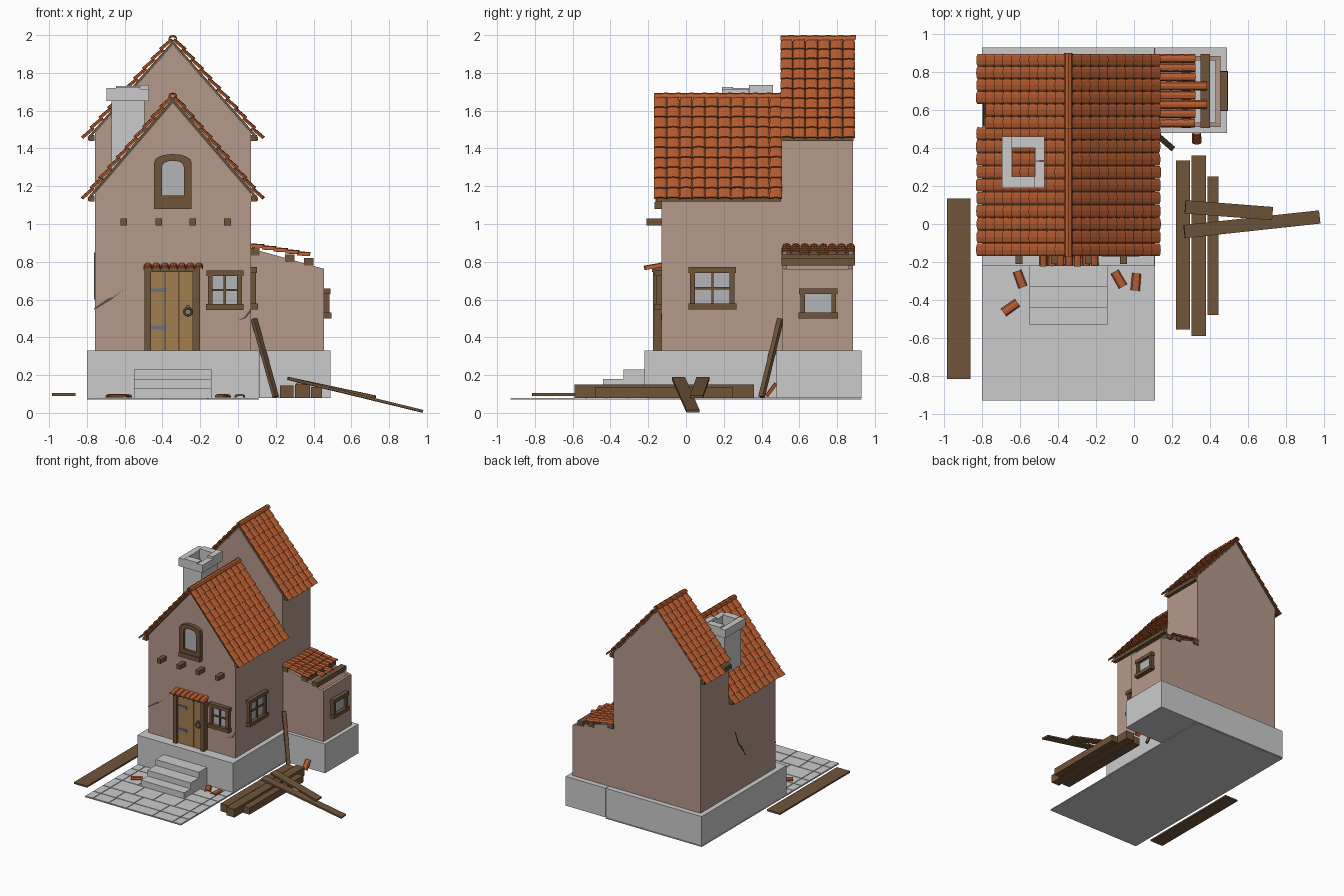
import bpy, bmesh, math, random
from mathutils import Vector as V, Matrix

if "Cube" in bpy.data.objects:
    bpy.data.objects.remove(bpy.data.objects["Cube"])

random.seed(4)

def mat(name, r, g, b):
    m = bpy.data.materials.new(name)
    m.diffuse_color = (r, g, b, 1)
    m.use_nodes = True
    m.node_tree.nodes["Principled BSDF"].inputs["Base Color"].default_value = m.diffuse_color
    return m

WALL = mat("plaster", .46, .32, .26)
TILE = mat("clay", .48, .11, .03)
WOOD = mat("wood", .16, .09, .042)
OAK = mat("door_wood", .36, .21, .08)
GLASS = mat("glass", .45, .46, .47)
IRON = mat("iron", .13, .17, .22)
DARK = mat("crack", .1, .075, .06)

def finish(bm, name, m=None, M=None):
    bmesh.ops.recalc_face_normals(bm, faces=bm.faces)
    me = bpy.data.meshes.new(name)
    if M:
        bm.transform(M)
    bm.to_mesh(me)
    bm.free()
    ob = bpy.data.objects.new(name, me)
    bpy.context.collection.objects.link(ob)
    if m:
        me.materials.append(m)
    return ob

def loft(bm, a, b):
    """Closed solid between two matching polygons."""
    va, vb = [bm.verts.new(p) for p in a], [bm.verts.new(p) for p in b]
    bm.faces.new(va)
    bm.faces.new(vb[::-1])
    for i in range(len(a)):
        j = (i + 1) % len(a)
        bm.faces.new((va[i], vb[i], vb[j], va[j]))

def boxes(name, lst, m=None, M=None):
    bm = bmesh.new()
    for x0, x1, y0, y1, z0, z1 in lst:
        q = [(x0, y0), (x1, y0), (x1, y1), (x0, y1)]
        loft(bm, [(*p, z0) for p in q], [(*p, z1) for p in q])
    return finish(bm, name, m, M)

def prism(name, prof, y0, y1, m=None, M=None):
    """Extrude an xz profile along y."""
    bm = bmesh.new()
    loft(bm, [(x, y0, z) for x, z in prof], [(x, y1, z) for x, z in prof])
    return finish(bm, name, m, M)

def plank(name, a, b, w, t):
    a, b = V(a), V(b)
    L = (b - a).length
    M = Matrix.Translation((a + b) / 2) @ (b - a).to_track_quat('X', 'Z').to_matrix().to_4x4()
    return boxes(name, [(-L/2, L/2, -w/2, w/2, -t/2, t/2)], WOOD, M)

def add_tile(bm, p, along, down, w, l, h, lift, t=.008):
    """One arched clay tile: p is the top middle, lower end raised by lift."""
    n = along.cross(down).normalized()
    if n.z < 0:
        n = -n
    def sec(o, s):
        arc = [(-math.cos(math.pi*i/4)*w/2*s, math.sin(math.pi*i/4)*h) for i in range(5)]
        pts = [(u, v + t) for u, v in arc] + [(u, v) for u, v in arc[::-1]]
        return [o + along*u + n*v for u, v in pts]
    loft(bm, sec(p, .94), sec(p + down*l + n*lift, .98))

def tiles(name, top, along, down, width, length, cols, rows, h, lift=.011, keep=lambda r, c: True):
    bm = bmesh.new()
    top, along, down = V(top), V(along).normalized(), V(down).normalized()
    w, l = width/cols, length/rows
    for r in range(rows):
        for c in range(cols):
            if keep(r, c):
                j = random.uniform(-.003, .003)
                add_tile(bm, top + along*w*(c+.5) + down*(l*r + j), along, down, w, l*1.1, h, lift)
    return finish(bm, name, TILE)

# stone base, steps and paving
boxes("foundation", [(-.8, .108, -.22, .93, .08, .33), (.112, .49, .48, .93, .08, .33)])
boxes("steps", [(-.55, -.14, y, -.2, .08, z) for y, z in ((-.33, .23), (-.44, .18), (-.53, .13))])
stones = [(-.8, .11, -.93, .93, .07, .075)]
ys = [-.93, -.82, -.69, -.53, -.42, -.31, -.2]
for y0, y1 in zip(ys, ys[1:]):
    xs = [-.8, -.725, random.uniform(-.6, -.5), random.uniform(-.42, -.3), random.uniform(-.2, -.1), .03, .11]
    stones += [(a + .003, b - .003, y0 + .003, y1 - .003, .074, .08) for a, b in zip(xs, xs[1:])]
boxes("paving", stones)

# two gabled blocks with roof boards, tile courses, ridge tiles and eave purlins
CX = -.345
def house(tag, y0, y1, ry0, ry1, R, E, cols, keep):
    s = (R - E)/.45
    e = R - s*.4125 - .022
    prism(tag + "_walls", [(CX-.4125, .33), (CX+.4125, .33), (CX+.4125, e), (CX, R-.022), (CX-.4125, e)], y0, y1, WALL)
    prism(tag + "_roof_boards", [(CX-.45, E), (CX, R), (CX+.45, E), (CX+.45, E-.02), (CX, R-.02), (CX-.45, E-.02)],
          ry0 + .012, ry1 - .008, WOOD)
    for side, sn in ((-1, "left"), (1, "right")):
        d = V((side*.46, 0, E - R - .01))
        tiles(f"{tag}_{sn}_tiles", (CX, ry0, R), (0, 1, 0), d, ry1 - ry0, d.length,
              cols, 10, .009, keep=lambda r, c: side > 0 or keep(r, c))
        x = CX + side*.43
        boxes(f"{tag}_{sn}_purlin", [(x-.015, x+.015, ry0 + .02, ry1 - .01, E-.02, E+.012)], WOOD)
    n = cols
    bm = bmesh.new()
    L = (ry1 - ry0)/n
    for i in range(n):
        add_tile(bm, V((CX, ry0 + i*L, R + .002)), V((1, 0, 0)), V((0, 1, 0)), .046, L*1.08, .017, .004)
    finish(bm, tag + "_ridge_tiles", TILE)

house("front_house", -.13, .51, -.17, .51, 1.665, 1.14, 10, lambda r, c: True)
house("rear_house", .505, .885, .5, .895, 1.97, 1.46, 6, lambda r, c: not (r == 9 and c in (0, 1)))

# lean-to with open, broken roof
top = lambda x: .872 - (x - .065)*.28
side = [(.06, .33), (.455, .33), (.455, top(.455)), (.06, top(.06))]
prism("lean_to_front_wall", side, .51, .535, WALL)
prism("lean_to_back_wall", side, .86, .885, WALL)
boxes("lean_to_end_wall", [(.43, .455, .53, .865, .33, top(.455))], WALL)
for i, (x, z) in enumerate(((.09, .855), (.275, .82), (.375, .802))):
    boxes(f"lean_to_rafter_{i}", [(x-.025, x+.025, .505, .895, z-.022, z+.018)], WOOD)
tiles("lean_to_tiles", (.067, .508, .875), (0, 1, 0), (1, 0, -.17), .388, .31, 8, 5, .014,
      lift=.008, keep=lambda r, c: r < 4 or c in (2, 4))

# chimney: hollow shaft and uneven cap stones
boxes("chimney_shaft", [(-.67, -.64, .215, .435, 1.28, 1.655), (-.525, -.495, .215, .435, 1.45, 1.655),
                        (-.64, -.525, .215, .25, 1.3, 1.655), (-.64, -.525, .4, .435, 1.3, 1.655)])
boxes("chimney_cap", [(-.695, -.645, .19, .46, 1.65, 1.72), (-.52, -.47, .19, .33, 1.65, 1.715),
                      (-.52, -.47, .333, .46, 1.65, 1.735), (-.645, -.52, .19, .25, 1.65, 1.725),
                      (-.645, -.52, .4, .46, 1.65, 1.73)])

# windows: local x is width, -y points outwards
def window(name, loc, turn, w, h, cross=True):
    M = Matrix.Translation(loc) @ Matrix.Rotation(turn, 4, 'Z')
    a, b, f = w/2, h/2, .026
    bars = [(-a, -a+f, -.03, .01, -b, b), (a-f, a, -.03, .01, -b, b),
            (-a-.008, a+.008, -.036, .01, b-f, b+.004), (-a-.01, a+.01, -.04, .01, -b-.004, -b+f)]
    if cross:
        bars += [(-.006, .006, -.02, .01, -b+f, b-f), (-a+f, a-f, -.019, .01, -.006, .006)]
    boxes(name + "_frame", bars, WOOD, M)
    boxes(name + "_glass", [(-a+f, a-f, -.01, .01, -b+f, b-f)], GLASS, M)

window("front_window", (-.07, -.13, .65), 0, .18, .2)
window("side_window", (.065, .14, .66), math.pi/2, .235, .215)
window("lean_to_window", (.455, .7, .58), math.pi/2, .19, .15, False)

# arched attic window
def arch(w, z0, z1, rise, n=8):
    return [(CX-w, z0), (CX+w, z0)] + [(CX + w*math.cos(math.pi*i/n), z1 - rise + rise*math.sin(math.pi*i/n)**.8)
                                       for i in range(n+1)]
bm = bmesh.new()
o, q = arch(.1, 1.115, 1.37, .05), arch(.058, 1.15, 1.335, .035)
for i in range(len(o)):
    j = (i + 1) % len(o)
    if o[i] != o[j]:
        quad = [o[i], o[j], q[j], q[i]]
        loft(bm, [(x, -.162, z) for x, z in quad], [(x, -.12, z) for x, z in quad])
finish(bm, "attic_window_frame", WOOD)
prism("attic_window_glass", q, -.143, -.12, GLASS)
boxes("attic_window_sill", [(CX-.1, CX+.1, -.168, -.12, 1.08, 1.117)], WOOD)
boxes("beam_ends", [(x-.018, x+.018, -.21, -.12, .992, 1.028) for x in (-.605, -.42, -.24, -.055)], WOOD)

# door with frame, straps, ring and tile canopy
boxes("door_frame", [(-.495, -.46, -.175, -.12, .33, .76), (-.235, -.2, -.175, -.12, .33, .76),
                     (-.495, -.2, -.18, -.12, .745, .775)], WOOD)
boxes("door_planks", [(x, x+.072, -.153, -.12, .33, .75) for x in (-.46, -.385, -.31)], OAK)
boxes("door_straps", [(-.462, -.375, -.16, -.15, z-.009, z+.009) for z in (.45, .65)], IRON)
bpy.ops.mesh.primitive_torus_add(location=(-.265, -.165, .535), rotation=(math.pi/2, 0, 0), major_radius=.02,
                                 minor_radius=.005, major_segments=12, minor_segments=6)
bpy.context.object.name = "door_ring"
bpy.context.object.data.materials.append(IRON)
boxes("door_ring_plate", [(-.273, -.257, -.168, -.15, .545, .57)], IRON)
tiles("door_canopy_tiles", (-.5, -.125, .772), (1, 0, 0), (0, -1, -.22), .315, .085, 7, 1, .016, lift=.004)

# plaster cracks
prism("crack_left", [(-.76, .545), (-.67, .6), (-.6, .66), (-.66, .615), (-.69, .605), (-.76, .555)], -.132, -.125, DARK)
prism("crack_right", [(.065, .53), (.04, .5), (.0, .49), (.035, .508), (.065, .55)], -.132, -.125, DARK)
prism("crack_side", [(.28, .5), (.33, .6), (.36, .62), (.42, .75), (.37, .62), (.335, .585)], -.002, .005, DARK,
      Matrix.Translation((-.76, 0, .1)) @ Matrix.Rotation(-math.pi/2, 4, 'Z') @ Matrix.Scale(-1, 4, (1, 0, 0)))

# timber lying around
boxes("timber_stack", [(.222, .295, -.555, .335, .08, .145), (.303, .38, -.59, .36, .08, .15),
                       (.387, .445, -.48, .25, .08, .137)], WOOD)
boxes("left_plank", [(-.985, -.86, -.815, .135, .09, .104)], WOOD)
plank("long_plank", (.265, -.04, .182), (.976, .037, .009), .07, .014)
plank("short_plank", (.27, .09, .182), (.728, .055, .085), .07, .014)
plank("leaning_plank", (.2, .4, .085), (.085, .5, .495), .03, .02)

# fallen roof tiles
bm = bmesh.new()
for x, y, ang in ((-.6, -.29, 20), (-.65, -.44, -55), (-.08, -.29, 30), (.01, -.305, -5)):
    a = math.radians(ang)
    d = V((math.sin(a), -math.cos(a), 0))
    add_tile(bm, V((x, y, .082)) - d*.045, V((math.cos(a), math.sin(a), 0)), d, .05, .09, .01, 0)
add_tile(bm, V((.33, .485, .15)), V((1, 0, 0)), V((0, -.6, -.8)), .05, .085, .012, 0)
finish(bm, "fallen_tiles", TILE)
